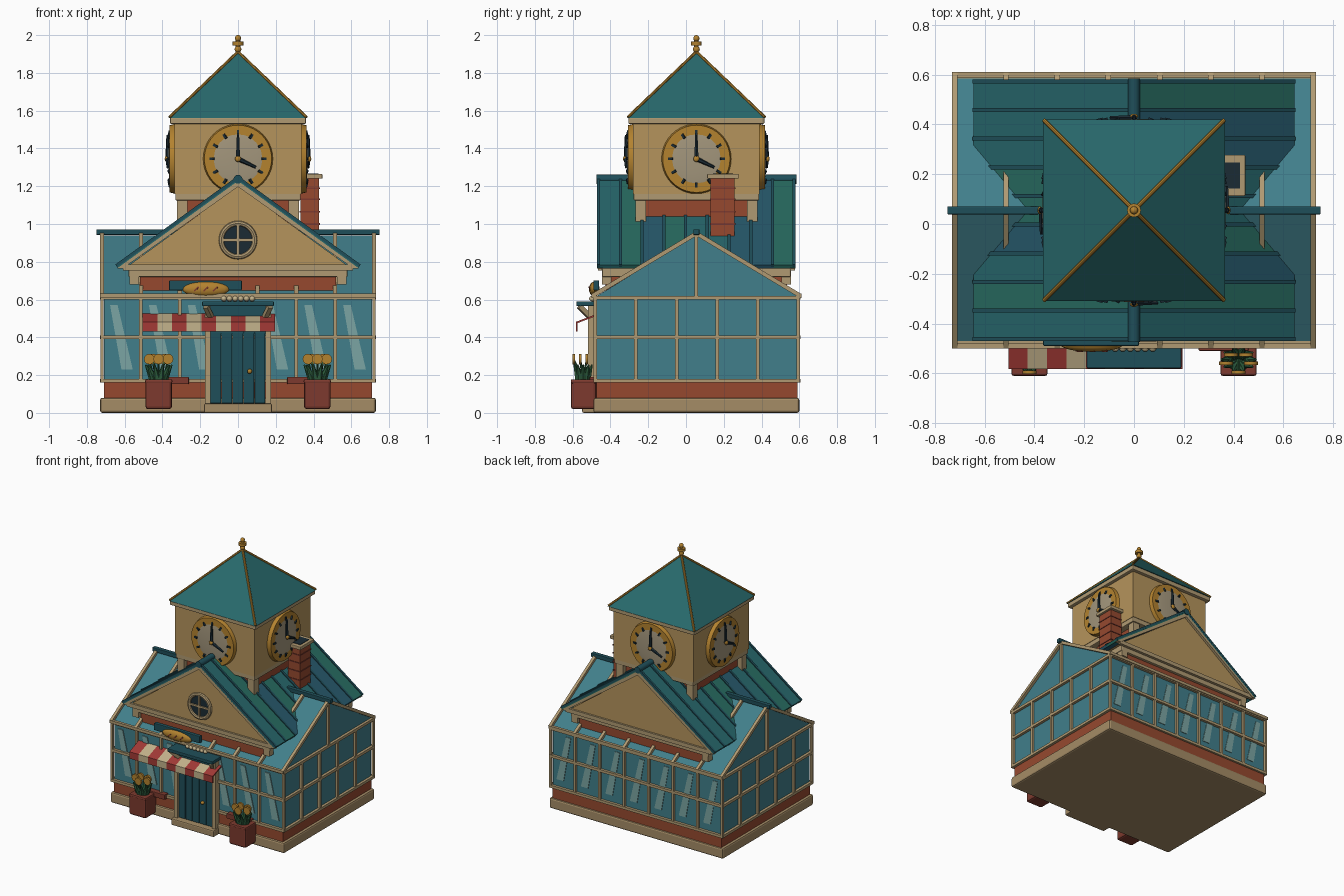
import bpy, bmesh, math, random
from mathutils import Vector, Matrix

if "Cube" in bpy.data.objects:
    bpy.data.objects.remove(bpy.data.objects["Cube"])

random.seed(4)
CY = 0.055  # building centre in y


def mat(name, hexa):
    c = [((int(hexa[i:i + 2], 16) / 255 + 0.055) / 1.055) ** 2.4 for i in (0, 2, 4)]
    m = bpy.data.materials.new(name)
    m.diffuse_color = (*c, 1)
    m.use_nodes = True
    m.node_tree.nodes["Principled BSDF"].inputs["Base Color"].default_value = m.diffuse_color
    return m


TAN, STONE = mat("tan", "b5945c"), mat("stone", "a58c66")
TRIM, BRICK = mat("trim", "b09a72"), mat("brick", "96492f")
GLASS, GLARE = mat("glass", "417f8b"), mat("glare", "7ba5a3")
ROOF, DARK = mat("roof", "28696c"), mat("dark_teal", "1f4f5a")
GOLD, INK = mat("gold", "b3822f"), mat("ink", "1b2b34")
RED, GREEN = mat("red", "a33a36"), mat("green", "2c5c3c")
DIAL, POT, CREAM = mat("dial", "a3967c"), mat("pot", "7d3a2e"), mat("cream", "c4b38c")
PANELS = [mat("panel_%d" % i, h) for i, h in enumerate(("26666a", "276a60", "26586b"))]


def finish(name, bm, m, bevel=0, smooth=False):
    bmesh.ops.recalc_face_normals(bm, faces=bm.faces)
    me = bpy.data.meshes.new(name)
    bm.to_mesh(me)
    bm.free()
    me.materials.append(m)
    ob = bpy.data.objects.new(name, me)
    bpy.context.collection.objects.link(ob)
    if bevel:
        b = ob.modifiers.new("bevel", "BEVEL")
        b.width, b.segments = bevel, 2
    if smooth:
        bpy.context.view_layer.objects.active = ob
        ob.select_set(True)
        bpy.ops.object.shade_smooth_by_angle(angle=math.radians(40))
        ob.select_set(False)
    return ob


def box(name, x, y, z, m, bevel=0):
    bm = bmesh.new()
    lo, hi = Vector((x[0], y[0], z[0])), Vector((x[1], y[1], z[1]))
    bmesh.ops.create_cube(bm, size=1, matrix=Matrix.Translation((lo + hi) / 2) @ Matrix.Diagonal((*(hi - lo), 1)))
    return finish(name, bm, m, bevel)


def prism(name, pts, axis, a, b, m, bevel=0):
    """Extrude a 2D profile along x or y."""
    bm = bmesh.new()
    put = (lambda p, t: (t, p[0], p[1])) if axis == "x" else (lambda p, t: (p[0], t, p[1]))
    f = bm.faces.new([bm.verts.new(put(p, a)) for p in pts])
    g = bmesh.ops.extrude_face_region(bm, geom=[f])["geom"]
    d = Vector(put((0, 0), b - a))
    bmesh.ops.translate(bm, verts=[v for v in g if isinstance(v, bmesh.types.BMVert)], vec=d)
    return finish(name, bm, m, bevel)


def bar(name, p, q, w, m, sides=0, r2=None):
    """Square bar, or round/tapered rod when sides is given, between two points."""
    p, q = Vector(p), Vector(q)
    M = Matrix.Translation((p + q) / 2) @ (q - p).to_track_quat("Z", "Y").to_matrix().to_4x4()
    bm = bmesh.new()
    if sides:
        bmesh.ops.create_cone(bm, cap_ends=True, segments=sides, radius1=w, radius2=w if r2 is None else r2,
                              depth=(q - p).length, matrix=M)
    else:
        bmesh.ops.create_cube(bm, size=1, matrix=M @ Matrix.Diagonal((w, w, (q - p).length, 1)))
    return finish(name, bm, m, 0, sides > 10)


def ball(name, c, r, m):
    bm = bmesh.new()
    bmesh.ops.create_uvsphere(bm, u_segments=20, v_segments=12, radius=1,
                              matrix=Matrix.Translation(c) @ Matrix.Diagonal((*r, 1)))
    return finish(name, bm, m, 0, True)


def ring(name, c, R, r, m):
    """Round-section ring facing the front."""
    bpy.ops.mesh.primitive_torus_add(major_radius=R, minor_radius=r, major_segments=40, minor_segments=8,
                                     location=c, rotation=(math.pi / 2, 0, 0))
    ob = bpy.context.object
    ob.name = name
    ob.data.materials.append(m)
    bpy.ops.object.shade_smooth_by_angle()
    ob.select_set(False)
    return ob


def sq(h):
    return (-h, h), (CY - h, CY + h)


# Foundation and brick plinth
box("foundation", (-.73, .73), (-.49, .60), (0, .08), STONE, .012)
box("brick_plinth", (-.71, .71), (-.475, .59), (.075, .17), BRICK)
box("door_step", (-.18, .18), (-.55, -.47), (0, .05), STONE, .008)

# Glasshouse body and its frame
F, B, X = -.48, .595, .72
prism("glasshouse", [(F + .01, .16), (B - .01, .16), (B - .01, .62), (CY, .94), (F + .01, .62)], "x", -.71, .71, GLASS)
for z in (.17, .40, .61):
    for y in (F, B):
        bar("long_rail", (-X, y, z), (X, y, z), .02, TRIM)
    for s in (-1, 1):
        bar("end_rail", (s * X, F, z), (s * X, B, z), .02, TRIM)
for i in range(8):
    x = -X + i * 2 * X / 7
    for y, e in ((F, -.495), (B, .605)):
        if y == B or abs(x) > .15:
            bar("wall_mullion", (x, y, .16), (x, y, .62), .018, TRIM)
        bar("roof_mullion", (x, e, .62), (x, CY, .95), .022, TRIM)
    if i < 7:  # slanted reflections in the panes
        c = x + X / 7
        q = [(c - .06, .57), (c - .02, .57), (c + .06, .23), (c, .23)]
        prism("back_reflection", q, "y", B - .01, B - .006, GLARE)
        if i != 3:
            prism("front_reflection", q, "y", F + .004, F + .01, GLARE)
for s in (-1, 1):
    for i in range(6):
        y = F + i * (B - F) / 5
        bar("end_mullion", (s * X, y, .16), (s * X, y, .62), .018, TRIM)
    bar("gable_mullion", (s * X, CY, .61), (s * X, CY, .94), .018, TRIM)
for y in (-.49, .60):
    bar("eave_bar", (-.73, y, .62), (.73, y, .62), .022, TRIM)
box("glasshouse_ridge", (-.75, .75), (CY - .016, CY + .016), (.942, .972), DARK, .004)

# Brick core carrying the main roof
box("brick_core", (-.52, .52), (-.425, .535), (.55, .72), BRICK)
box("cornice", (-.58, .58), (-.445, .555), (.72, .77), TRIM, .006)
for s in (-1, 1):
    for y in (-.42, .53):
        box("corbel", (s * .55 - .025, s * .55 + .025), (y - .025, y + .025), (.68, .73), TRIM)

# Main roof: gable, rakes, standing-seam panels
prism("gable_wall", [(-.60, .765), (.60, .765), (0, 1.2)], "y", -.452, .562, TAN)
for a, b in ((-.47, -.44), (.55, .58)):
    prism("rake_board", [(-.64, .765), (0, 1.228), (.64, .765), (.61, .765), (0, 1.197), (-.61, .765)], "y", a, b, TRIM)
    box("pediment_sill", (-.61, .61), (a + .004, b - .004), (.755, .785), TRIM)
for s in (-1, 1):
    for i in range(9):
        y = -.47 + i * 1.05 / 9
        prism("roof_panel", [(0, 1.245), (s * .645, .782), (s * .635, .765), (0, 1.222)], "y", y, y + 1.05 / 9,
              random.choice(PANELS))
    for i in range(10):
        y = -.463 + i * 1.036 / 9
        bar("roof_seam", (0, y, 1.245), (s * .645, y, .779), .016, DARK)
bar("main_ridge", (0, -.475, 1.237), (0, .585, 1.237), .024, DARK, 12)

# Round pediment window
bar("round_window_glass", (0, -.45, .915), (0, -.46, .915), .085, INK, 32)
ring("round_window_frame", (0, -.458, .915), .088, .014, TRIM)
box("window_bar", (-.085, .085), (-.47, -.455), (.908, .922), TRIM)
box("window_post", (-.007, .007), (-.47, -.455), (.83, 1.0), TRIM)

# Clock tower
box("tower_brick", *sq(.285), (.80, 1.14), BRICK)
for sx in (-1, 1):
    for sy in (-1, 1):
        x, y = sx * .295, CY + sy * .295
        box("tower_post", (x - .028, x + .028), (y - .028, y + .028), (.8, 1.14), TRIM)
box("tower_base", *sq(.332), (1.125, 1.165), TRIM, .006)
box("tower_body", *sq(.335), (1.16, 1.54), TAN)
box("tower_cornice", *sq(.36), (1.53, 1.565), TRIM, .006)
bm = bmesh.new()
bmesh.ops.create_cone(bm, cap_ends=True, segments=4, radius1=.365 * 2 ** .5, radius2=0, depth=.35,
                      matrix=Matrix.Translation((0, CY, 1.737)) @ Matrix.Rotation(math.pi / 4, 4, "Z"))
finish("tower_roof", bm, ROOF)
for sx in (-1, 1):
    for sy in (-1, 1):
        bar("hip_rib", (sx * .362, CY + sy * .362, 1.566), (0, CY, 1.912), .008, GOLD, 8)
bar("finial_stem", (0, CY, 1.89), (0, CY, 1.99), .012, GOLD, 12)
bar("finial_disc", (0, CY, 1.945), (0, CY, 1.965), .028, GOLD, 12)
ball("finial_ball", (0, CY, 1.925), (.018, .018, .018), GOLD)
ball("finial_tip", (0, CY, 1.983), (.016, .016, .017), GOLD)

# One clock, in tower coordinates, repeated on the four sides
Z = 1.345
clock = [bar("clock_rim", (0, -.33, Z), (0, -.362, Z), .186, GOLD, 40, .178),
         ball("clock_dial", (0, -.352, Z), (.168, .016, .168), DIAL),
         ball("clock_pin", (0, -.378, Z), (.016, .01, .016), GOLD),
         bar("minute_hand", (0, -.372, Z), (0, -.372, Z + .125), .013, INK, 6, .007),
         bar("hour_hand", (0, -.372, Z), (.095, -.372, Z - .045), .013, INK, 6, .007)]
for i in range(12):
    a = i * math.pi / 6
    u, v = math.sin(a), math.cos(a)
    clock.append(bar("hour_mark", (u * .125, -.366, Z + v * .125), (u * .15, -.36, Z + v * .15), .013, INK))
for ob in clock:
    ob.location.y = CY
    for k in (1, 2, 3):
        c = ob.copy()
        c.matrix_world = Matrix.Translation((0, CY, 0)) @ Matrix.Rotation(k * math.pi / 2, 4, "Z")
        bpy.context.collection.objects.link(c)

# Chimney
box("chimney", (.33, .43), (.13, .257), (.85, 1.25), BRICK)
for z in (1.0, 1.065, 1.13, 1.19):
    box("mortar_course", (.326, .434), (.126, .261), (z - .004, z + .004), POT)
box("chimney_cap", (.318, .447), (.112, .278), (1.24, 1.265), TRIM, .004)
box("flue", (.338, .425), (.142, .248), (1.25, 1.268), INK)

# Door with frame and planks
for s in (-1, 1):
    box("door_jamb", (s * .16 - .014, s * .16 + .014), (-.52, -.47), (.05, .57), TRIM)
box("transom", (-.15, .15), (-.503, -.47), (.42, .57), DARK)
for i in range(5):
    x = -.146 + i * .0584
    box("door_plank", (x, x + .0564), (-.505, -.47), (.05, .43), DARK, .004)
ball("door_knob", (.062, -.515, .22), (.013, .013, .013), GOLD)

# Door canopy, brackets, crest
box("canopy", (-.19, .19), (-.58, -.47), (.565, .59), DARK, .005)
for s in (-1, 1):
    bar("bracket", (s * .14, -.50, .50), (s * .17, -.565, .565), .025, TRIM)
for i in range(6):
    ball("crest_scroll", (-.075 + i * .03, -.495, .605), (.016, .018, .015), CREAM)

# Striped awning with valance
for i in range(9):
    x, m = -.505 + i * .0778, (RED, CREAM)[i % 2]
    prism("awning_stripe", [(-.47, .515), (-.575, .475), (-.575, .43), (-.583, .43), (-.583, .482), (-.47, .525)],
          "x", x, x + .0778, m)

# Bread sign
box("sign_board", (-.365, .02), (-.49, -.46), (.648, .702), DARK, .005)
ball("bread_loaf", (-.17, -.485, .655), (.125, .028, .04), GOLD)
for x in (-.22, -.17, -.12):
    bar("bread_score", (x - .012, -.509, .645), (x + .012, -.511, .667), .008, POT)

# Sills and flower planters
for s in (-1, 1):
    cx = s * .42
    box("window_sill", (s * .36 - .1, s * .36 + .1), (-.51, -.46), (.152, .19), POT, .004)
    box("planter", (cx - .07, cx + .07), (-.61, -.475), (.02, .175), POT, .014)
    box("planter_rim", (cx - .072, cx + .072), (-.61, -.475), (.155, .178), POT, .008)
    for i in range(10):
        a = i * math.pi / 5
        u, v = math.cos(a), math.sin(a)
        bar("leaf", (cx + u * .025, -.545 + v * .02, .17), (cx + u * .07, -.545 + v * .05, .255), .024, GREEN, 6, .004)
    for dx, y in ((-.05, -.56), (0, -.595), (.05, -.56), (-.03, -.525), (.03, -.525)):
        bar("flower_stem", (cx + dx * .5, -.545, .18), (cx + dx, y, .28), .006, GREEN, 6)
        bar("flower_head", (cx + dx, y - .007, .285), (cx + dx, y + .007, .285), .028, GOLD, 12)
